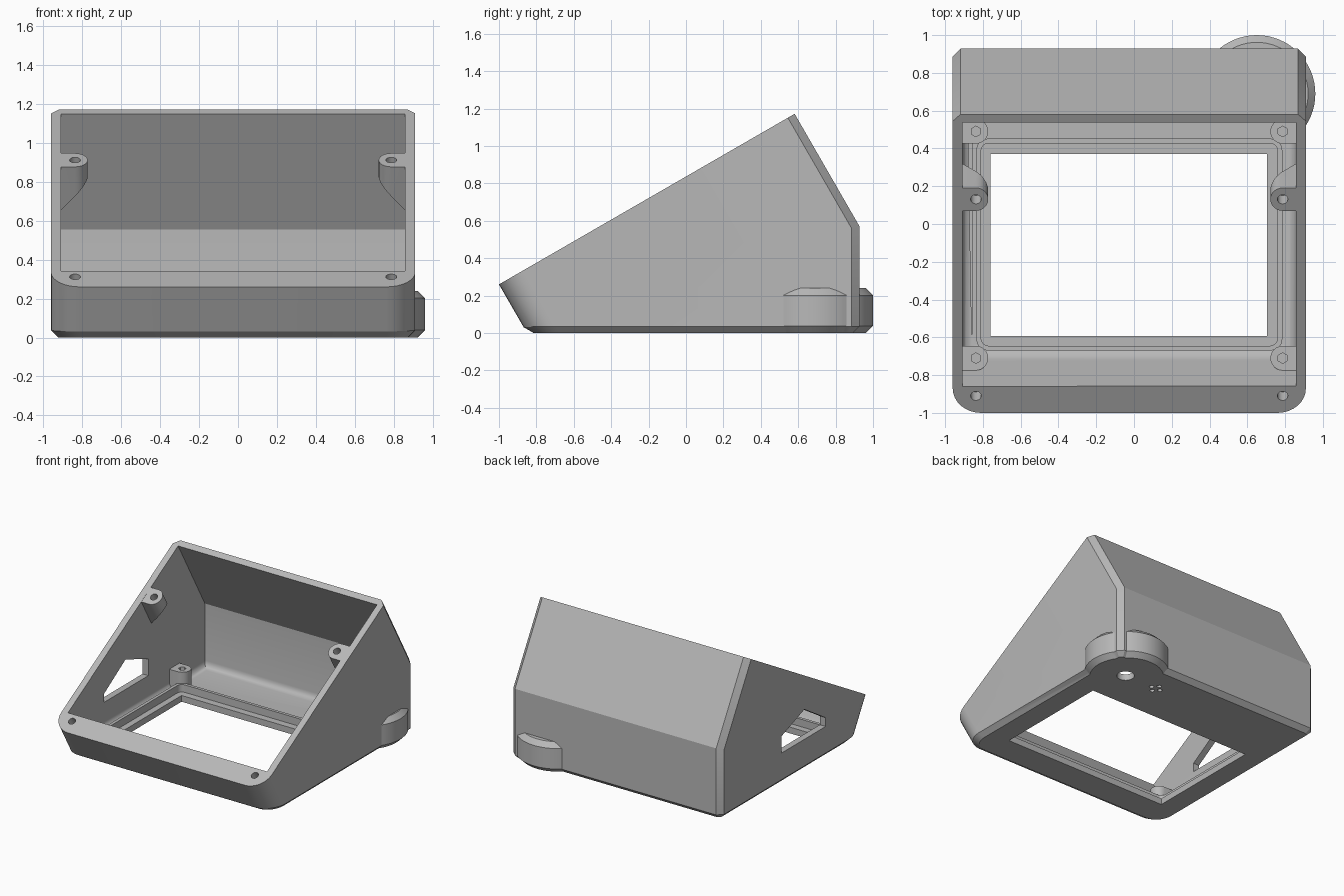
import bpy, bmesh, math
from mathutils import Matrix, Vector

cube = bpy.data.objects.get("Cube")
if cube:
    bpy.data.objects.remove(cube, do_unlink=True)

grey = bpy.data.materials.new("matte grey")
grey.use_nodes = True
grey.diffuse_color = (0.48, 0.48, 0.48, 1)
grey.node_tree.nodes["Principled BSDF"].inputs["Base Color"].default_value = (0.48, 0.48, 0.48, 1)

X0, X1 = -0.96, 0.91              # outer sides
MID = (X0 + X1) / 2
WALL = 0.052
FLOOR = 0.05
NORMAL = Vector((0, -0.5, math.sqrt(3) / 2))   # of the sloping open face
SLOPE = Vector((0, math.sqrt(3) / 2, 0.5))


def face_point(x, y):
    """Point on the sloping open face."""
    return Vector((x, y, 0.26 + (y + 1) * math.tan(math.radians(30))))


def finish(bm, name):
    bmesh.ops.recalc_face_normals(bm, faces=bm.faces)
    mesh = bpy.data.meshes.new(name)
    bm.to_mesh(mesh)
    bm.free()
    obj = bpy.data.objects.new(name, mesh)
    bpy.context.collection.objects.link(obj)
    mesh.materials.append(grey)
    return obj


def prism(points, offset):
    """Closed solid from a 3D outline swept along an offset."""
    bm = bmesh.new()
    base = bm.faces.new([bm.verts.new(p) for p in points])
    swept = bmesh.ops.extrude_face_region(bm, geom=[base], use_keep_orig=True)
    verts = [g for g in swept["geom"] if isinstance(g, bmesh.types.BMVert)]
    bmesh.ops.translate(bm, verts=verts, vec=offset)
    return bm


def side_prism(profile, xa, xb):
    return prism([(xa, y, z) for y, z in profile], (xb - xa, 0, 0))


def bevel(bm, rule, offset, segments=1):
    edges = [e for e in bm.edges if rule(*[v.co for v in e.verts])]
    bmesh.ops.bevel(bm, geom=edges, offset=offset, segments=segments,
                    profile=0.5, affect='EDGES', clamp_overlap=False)


def box(xa, xb, ya, yb, za, zb, radius=0):
    bm = prism([(xa, ya, za), (xb, ya, za), (xb, yb, za), (xa, yb, za)], (0, 0, zb - za))
    if radius:
        bevel(bm, lambda a, b: abs(a.z - b.z) > 0.01, radius, 4)
    return bm


def cylinder(centre, radius, length, axis=Vector((0, 0, 1)), sides=24):
    bm = bmesh.new()
    turn = axis.to_track_quat('Z', 'Y').to_matrix().to_4x4()
    bmesh.ops.create_cone(bm, cap_ends=True, segments=sides, radius1=radius, radius2=radius,
                          depth=length, matrix=Matrix.Translation(centre) @ turn)
    return bm


def combine(target, bm, operation):
    """Boolean a temporary solid into the target."""
    tool = finish(bm, "tool")
    mod = target.modifiers.new("boolean", 'BOOLEAN')
    mod.operation = operation
    mod.solver = 'EXACT'
    mod.object = tool
    result = bpy.data.meshes.new_from_object(
        target.evaluated_get(bpy.context.evaluated_depsgraph_get()))
    target.modifiers.clear()
    target.data = result
    bpy.data.objects.remove(tool, do_unlink=True)


# outer shell: wedge with round front corners and chamfered back and bottom
bm = side_prism([(-0.85, 0), (0.928, 0), (0.928, 0.57), (0.581, 1.172), (-1, 0.26)], X0, X1)
same_x = lambda a, b: abs(a.x - b.x) < 0.001
bevel(bm, lambda a, b: same_x(a, b) and max(a.y, b.y) < -0.5, 0.15, 8)
bevel(bm, lambda a, b: same_x(a, b) and min(a.y, b.y) > 0.5, 0.042)
bevel(bm, lambda a, b: max(a.z, b.z) < 0.001, 0.036)
enclosure = finish(bm, "enclosure")

# round lug on the back corner
bm = cylinder((0.65, 0.69, 0.12), 0.31, 0.24, sides=64)
bevel(bm, lambda a, b: abs(a.z - b.z) < 0.001, 0.038)
combine(enclosure, bm, 'UNION')

# hollow inside with a filleted floor
low, high = face_point(0, -0.86), face_point(0, 0.537)
profile = [(-0.69, FLOOR), (0.876, FLOOR), (0.876, 0.556)]
profile += [(p.y, p.z) for p in (high, high + NORMAL * 0.3, low + NORMAL * 0.3)]
bm = side_prism(profile, X0 + WALL, X1 - WALL)
bevel(bm, lambda a, b: max(a.z, b.z) < FLOOR + 0.001, 0.05, 4)
combine(enclosure, bm, 'DIFFERENCE')

# raised rim around the screen opening
combine(enclosure, box(-0.835, 0.785, -0.67, 0.452, 0.03, 0.11, 0.06), 'UNION')
combine(enclosure, box(-0.81, 0.76, -0.645, 0.427, FLOOR, 0.3, 0.04), 'DIFFERENCE')
combine(enclosure, box(-0.76, 0.705, -0.593, 0.37, -0.1, 0.3), 'DIFFERENCE')

for side in (-1, 1):
    cx = MID + side * 0.812
    wall_x = MID + side * 0.91

    # floor posts with screw holes
    for y in (0.49, -0.71):
        arc = [(cx - side * 0.065 * math.cos(a), y + 0.065 * math.sin(a), 0.03)
               for a in [math.radians(d) for d in range(-90, 91, 15)]]
        outline = arc + [(wall_x, y + 0.065, 0.03), (wall_x, y - 0.065, 0.03)]
        combine(enclosure, prism(outline, (0, 0, 0.17)), 'UNION')
        combine(enclosure, cylinder((cx, y, 0.17), 0.028, 0.14, sides=6), 'DIFFERENCE')

    # lid bosses on the side walls, tapering into the wall below
    top = face_point(cx, 0.13) - NORMAL * 0.001
    outline = []
    for d in range(-90, 91, 15):
        a = math.radians(d)
        outline.append(top + Vector((-side * 0.065 * math.cos(a), 0, 0))
                       + SLOPE * 0.07 * math.sin(a))
    for s in (1, -1):
        outline.append(top + Vector((wall_x - cx, 0, 0)) + SLOPE * 0.07 * s)
    bm = prism(outline, -NORMAL * 0.1)
    for v in bm.verts:
        if (v.co - top).dot(NORMAL) < -0.05:
            v.co -= NORMAL * 1.15 * (0.065 + side * (v.co.x - cx))
    combine(enclosure, bm, 'UNION')

    # lid screw holes square to the sloping face
    for y in (-0.91, 0.13):
        combine(enclosure, cylinder(face_point(cx, y), 0.028, 0.18, NORMAL, 16), 'DIFFERENCE')

# cable window in one side wall
window = [(-0.4, 0.25), (0.16, 0.25), (0.16, 0.385), (-0.13, 0.49), (-0.4, 0.32)]
combine(enclosure, side_prism(window, X0 - 0.1, X0 + 0.075), 'DIFFERENCE')

# cable hole under the lug and a cluster of four small holes
combine(enclosure, cylinder((0.66, 0.69, 0), 0.065, 0.3, sides=32), 'DIFFERENCE')
for dx, dy in ((1, 0), (-1, 0), (0, 1), (0, -1)):
    combine(enclosure, cylinder((0.37 + dx * 0.04, 0.69 + dy * 0.04, 0), 0.018, 0.3, sides=12),
            'DIFFERENCE')

bpy.ops.object.select_all(action='DESELECT')
enclosure.select_set(True)
bpy.context.view_layer.objects.active = enclosure
bpy.ops.object.shade_smooth_by_angle(angle=math.radians(25))
